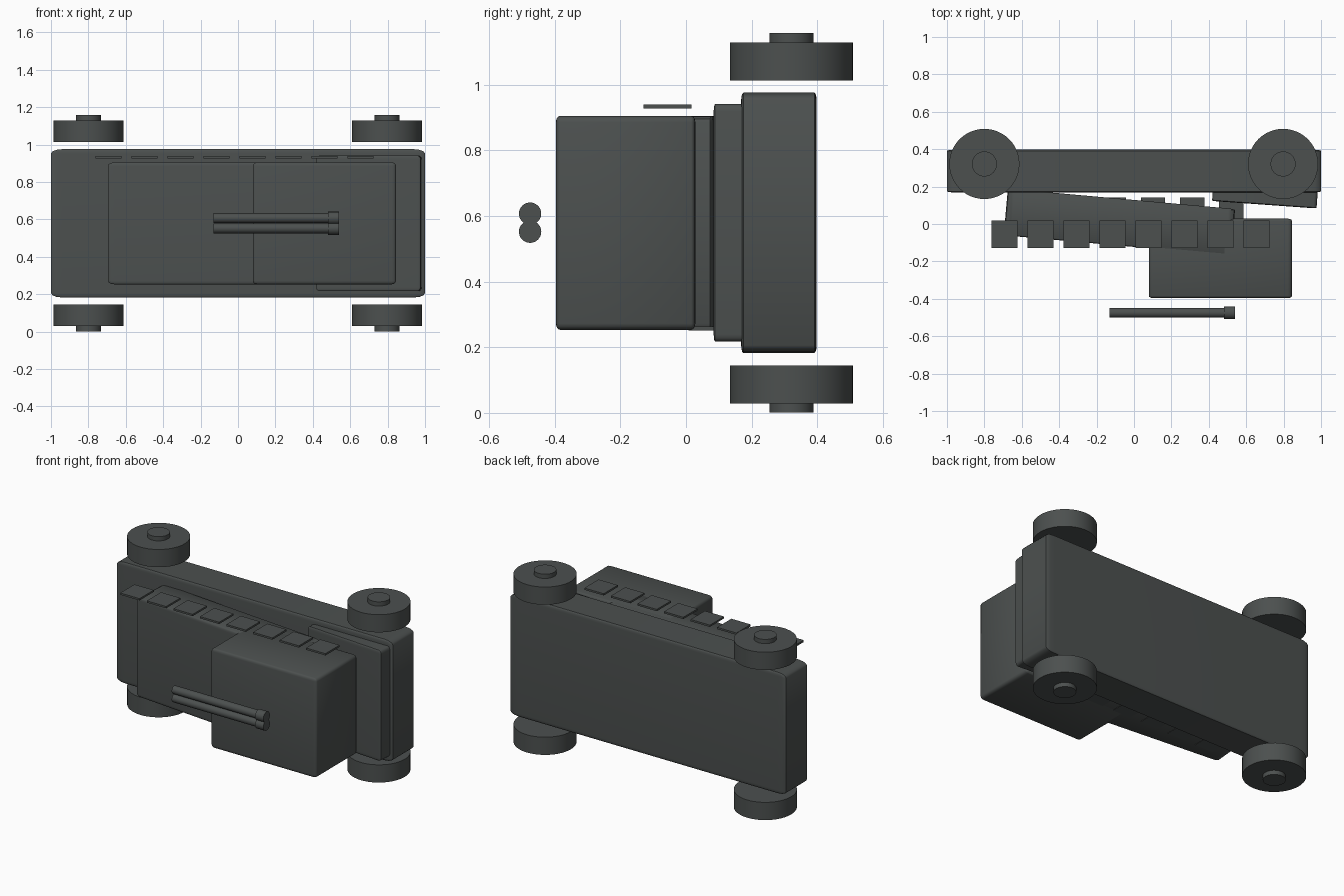
import bpy, bmesh, math
from mathutils import Matrix, Vector

if "Cube" in bpy.data.objects:
    bpy.data.objects.remove(bpy.data.objects["Cube"])

paint = bpy.data.materials.new("dark grey")
paint.diffuse_color = (0.072, 0.080, 0.078, 1)
paint.use_nodes = True
paint.node_tree.nodes["Principled BSDF"].inputs["Base Color"].default_value = paint.diffuse_color


def finish(name, bm):
    mesh = bpy.data.meshes.new(name)
    bm.to_mesh(mesh)
    bm.free()
    mesh.materials.append(paint)
    ob = bpy.data.objects.new(name, mesh)
    bpy.context.collection.objects.link(ob)
    return ob


def smooth(ob):
    bpy.ops.object.select_all(action='DESELECT')
    ob.select_set(True)
    bpy.context.view_layer.objects.active = ob
    bpy.ops.object.shade_smooth_by_angle(angle=math.radians(35))


def box(name, centre, size, tilt=0.0, bevel=0.03):
    # the bevel is made on a unit cube, so it stretches with the box
    bm = bmesh.new()
    bmesh.ops.create_cube(bm, size=1)
    if bevel:
        bmesh.ops.bevel(bm, geom=bm.edges[:], offset=bevel, segments=3,
                        profile=0.5, affect='EDGES')
    bm.transform(Matrix.Translation(centre)
                 @ Matrix.Rotation(math.radians(tilt), 4, 'Z')
                 @ Matrix.Diagonal((*size, 1)))
    ob = finish(name, bm)
    if bevel:
        smooth(ob)
    return ob


def cylinder(name, start, end, radius, sides=48):
    a, b = Vector(start), Vector(end)
    bm = bmesh.new()
    bmesh.ops.create_cone(bm, cap_ends=True, segments=sides, radius1=radius,
                          radius2=radius, depth=(b - a).length)
    turn = (b - a).to_track_quat('Z', 'Y').to_matrix().to_4x4()
    bm.transform(Matrix.Translation((a + b) / 2) @ turn)
    ob = finish(name, bm)
    smooth(ob)
    return ob


MID = 0.579  # middle of the vehicle across its width (it lies on its side)

# Hull parts
box("chassis", (0, 0.283, MID), (2.0, 0.23, 0.793))
box("main_body", (-0.078, 0.01, MID), (1.22, 0.25, 0.652), tilt=-5.1)
box("sloped_deck", (0.702, 0.178, MID), (0.56, 0.15, 0.724), tilt=-4.1)
box("cabin", (0.462, -0.184, MID), (0.766, 0.425, 0.652))

# Wheels and hubs, mirrored to both sides
for x in (-0.8, 0.797):
    for s in (-1, 1):
        cylinder("wheel", (x, 0.321, MID + s * 0.434), (x, 0.321, MID + s * 0.550), 0.1875)
        cylinder("hub", (x, 0.321, MID + s * 0.54), (x, 0.321, MID + s * 0.578), 0.067)

# Side armour plates: a floating row on one side, a half-buried row on the other
for i in range(8):
    box("side_plate", (-0.693 + i * 0.1925, -0.056, 0.933), (0.14, 0.147, 0.012), bevel=0)
for i in range(6):
    box("far_side_plate", (-0.525 + i * 0.209, 0.075, 0.257), (0.13, 0.135, 0.012), bevel=0)

# Twin barrels with muzzles
for z in (0.552, 0.607):
    cylinder("barrel", (-0.13, -0.475, z), (0.5, -0.475, z), 0.026, 32)
    cylinder("muzzle", (0.48, -0.475, z), (0.54, -0.475, z), 0.034, 32)
